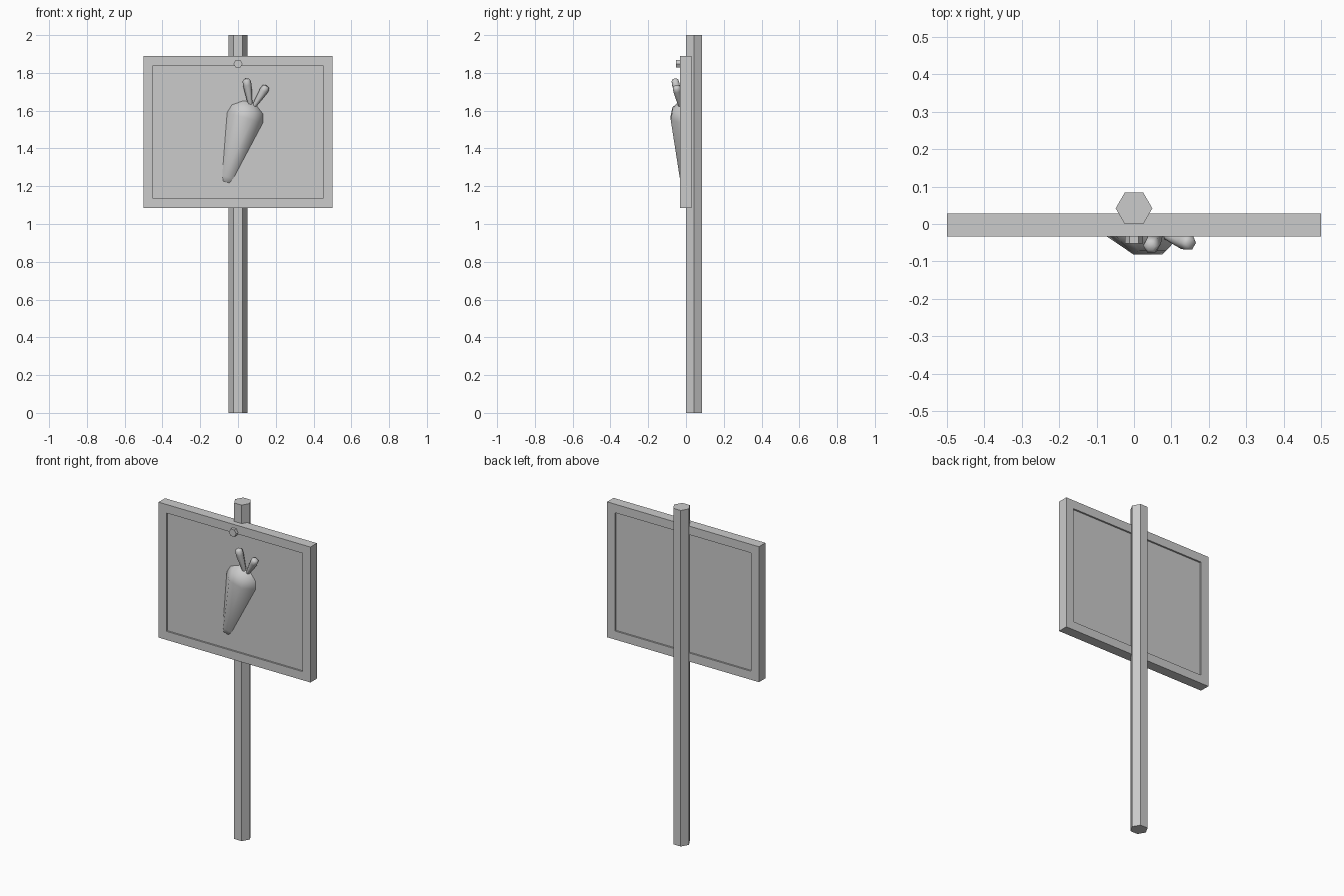
import bpy, bmesh, math
from mathutils import Vector

cube = bpy.data.objects.get("Cube")
if cube:
    bpy.data.objects.remove(cube, do_unlink=True)

grey = bpy.data.materials.new("plain_grey")
grey.use_nodes = True
grey.diffuse_color = (0.6, 0.6, 0.6, 1)
grey.node_tree.nodes["Principled BSDF"].inputs["Base Color"].default_value = (0.6, 0.6, 0.6, 1)


def finish(name, bm, smooth=False):
    bmesh.ops.recalc_face_normals(bm, faces=bm.faces)
    mesh = bpy.data.meshes.new(name)
    bm.to_mesh(mesh)
    bm.free()
    mesh.materials.append(grey)
    obj = bpy.data.objects.new(name, mesh)
    bpy.context.collection.objects.link(obj)
    if smooth:
        bpy.ops.object.select_all(action="DESELECT")
        obj.select_set(True)
        bpy.context.view_layer.objects.active = obj
        bpy.ops.object.shade_smooth_by_angle(angle=math.radians(60))
    return obj


def lathe(name, start, end, rings, sides, phase=0.0, smooth=False, back=None):
    """Rings of (fraction, radius) along the line from start to end."""
    start, end = Vector(start), Vector(end)
    axis = (end - start).normalized()
    helper = Vector((0, 0, 1)) if abs(axis.y) > 0.9 else Vector((0, 1, 0))
    u = helper.cross(axis).normalized()
    v = axis.cross(u)
    bm = bmesh.new()
    loops = []
    for f, r in rings:
        centre = start.lerp(end, f)
        angles = [phase + math.tau * i / sides for i in range(sides)]
        loops.append([bm.verts.new(centre + r * (math.cos(a) * u + math.sin(a) * v))
                      for a in angles])
    for a, b in zip(loops, loops[1:]):
        for i in range(sides):
            j = (i + 1) % sides
            bm.faces.new((a[i], a[j], b[j], b[i]))
    bm.faces.new(loops[0][::-1])
    bm.faces.new(loops[-1])
    # Cut away what would stick out behind the board
    if back is not None:
        geom = bm.verts[:] + bm.edges[:] + bm.faces[:]
        cut = bmesh.ops.bisect_plane(bm, geom=geom, plane_co=(0, back, 0),
                                     plane_no=(0, 1, 0), clear_outer=True)
        edges = [e for e in cut["geom_cut"] if isinstance(e, bmesh.types.BMEdge)]
        bmesh.ops.holes_fill(bm, edges=edges)
    return finish(name, bm, smooth)


# Hexagonal post behind the board
lathe("post", (0, 0.042, 0), (0, 0.042, 2), [(0, 0.049), (1, 0.049)], 6)

# Board with a shallow recessed panel on both sides
bm = bmesh.new()
bmesh.ops.create_cube(bm, size=1)
bmesh.ops.scale(bm, verts=bm.verts, vec=(1, 0.061, 0.806))
bmesh.ops.translate(bm, verts=bm.verts, vec=(0, -0.0025, 1.487))
bm.normal_update()
for face in [f for f in bm.faces if abs(f.normal.y) > 0.9]:
    normal = face.normal.copy()
    bmesh.ops.inset_individual(bm, faces=[face], thickness=0.072)
    wall = bmesh.ops.extrude_discrete_faces(bm, faces=[face])["faces"][0]
    bmesh.ops.translate(bm, verts=wall.verts, vec=-0.01 * normal)
finish("board", bm)

# Nail at the top of the frame
lathe("nail", (0, -0.02, 1.848), (0, -0.052, 1.848), [(0, 0.024), (1, 0.024)], 6)

# Carrot relief, half sunk into the panel
rings = [(0, 0.022), (0.03, 0.042), (0.1, 0.054), (0.8, 0.106),
         (0.9, 0.096), (0.98, 0.056), (1, 0.03)]
lathe("carrot_body", (-0.067, 0.017, 1.205), (0.063, 0.017, 1.652), rings, 8,
      math.radians(22.5), True, back=-0.01)

# Carrot stalks flaring toward rounded tips
stalk = [(0, 0.011), (0.78, 0.023), (0.94, 0.021), (1, 0.012)]
lathe("left_stalk", (0.115 - 0.03, -0.03, 1.625), (0.152, -0.052, 1.73), stalk, 6, 0, True)
lathe("right_stalk", (0.066, -0.03, 1.625), (0.044, -0.06, 1.768), stalk, 6, 0, True)
